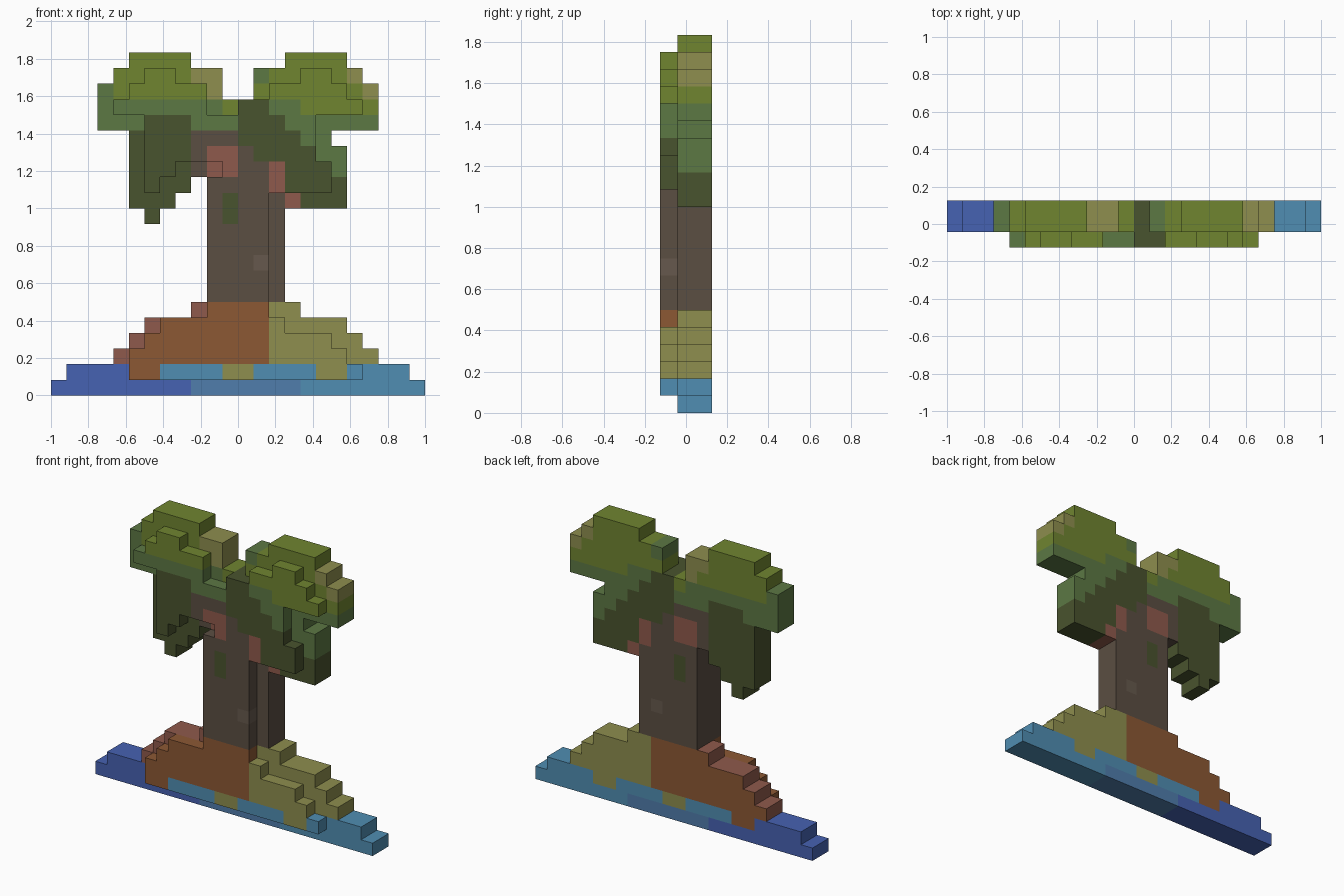
import bpy, bmesh

if "Cube" in bpy.data.objects:
    bpy.data.objects.remove(bpy.data.objects["Cube"])

U = 1 / 12            # block size
FRONT, BACK = (0,), (1, 2)   # one thin front layer, two rear layers
cells = {}            # block position -> part name
paint = {}            # (column, row) -> colour name


def block(part, layers, x0, x1, r0, r1=None, mirror=False):
    """Fill a box of blocks, optionally mirrored over x = 0."""
    for x in range(x0, x1):
        for r in range(r0, r1 or r0 + 1):
            for y in layers:
                cells.setdefault((x, y, r), part)
                if mirror:
                    cells.setdefault((-1 - x, y, r), part)


def patch(color, x0, x1, r0, r1=None):
    for x in range(x0, x1):
        for r in range(r0, r1 or r0 + 1):
            paint[x, r] = color


# water: two shrinking slabs, with a ripple in front
for r in range(2):
    block("water", BACK, r - 12, 12 - r, r)
block("water", FRONT, -7, 8, 1)

# island: stepped mound, smaller in front
for r, w in enumerate((8, 7, 6, 3), 2):
    block("island", BACK, -w, w + 1, r)
for r in range(2, 5):
    block("island", FRONT, r - 9, 3 if r == 4 else 9 - r, r)

# trunk
block("trunk", BACK, -2, 3, 6, 14)
block("trunk", FRONT, -2, 2, 5, 14)

# crown caps, mirrored left and right
block("foliage", BACK, 0, 9, 17, 19, mirror=True)
block("foliage", BACK, 1, 9, 19, mirror=True)
block("foliage", BACK, 1, 8, 20, mirror=True)
block("foliage", BACK, 3, 7, 21, mirror=True)
block("foliage", FRONT, 2, 8, 18, mirror=True)
block("foliage", FRONT, 2, 7, 19, mirror=True)
block("foliage", FRONT, 4, 6, 20, mirror=True)
block("foliage", FRONT, 0, 2, 18)

# underside of the crown
block("foliage", BACK, -7, 7, 14, 16)
block("foliage", BACK, -7, 6, 16)
block("foliage", FRONT, -6, 5, 15, 18)

# hanging fronds: stepped on the left, blocky on the right
block("foliage", BACK, -6, -5, 11)
for i in range(2):
    block("foliage", BACK, -7, i - 4, 12 + i)
    block("foliage", FRONT, -6, i - 5, 13 + i)
block("foliage", BACK, 3, 7, 12, 14)
block("foliage", FRONT, 2, 6, 13, 15)
block("foliage", FRONT, -1, 2, 14)

# colour patches: shore
patch("orange", -7, -5, 1)
patch("tan", -1, 1, 1)
patch("tan", 5, 7, 1)
# bark around the crown's base
patch("brown", -3, 0, 16)
patch("brown", -3, 2, 14, 16)
patch("dark", 1, 2, 15)
patch("red", -2, 0, 14, 16)
patch("red", 2, 3, 13, 15)
patch("red", 3, 4, 12)
patch("dark", -1, 0, 11, 13)
patch("bark", 1, 2, 8)
# leaf shades
patch("dark", -6, -3, 17)
patch("dark", 0, 3, 17)
patch("dark", 0, 2, 18)
patch("lime", -1, 0, 18)
patch("lime", 4, 9, 18)
patch("mid", 4, 6, 16)
patch("mid", 5, 7, 15)
patch("mid", 6, 7, 14)
patch("mid", -9, -8, 19)
patch("mid", 1, 2, 20)
patch("tan", -3, -1, 20)
patch("tan", -2, -1, 19)
for i in range(2):
    patch("tan", 8 - i, 9 - i, 19 + i)


def base_color(part, x, r):
    if part == "water":
        edge = -3 if r == 0 else -7
        return "blue" if x < edge else "sea" if r == 0 and x < 4 else "teal"
    if part == "island":
        return "orange" if x < 2 else "tan"
    if part == "trunk":
        return "orange" if r < 6 else "brown"
    return "lime" if r > 18 else "mid" if r > 16 else "dark"


def face_color(cell, axis, sign):
    x, y, r = cell
    color = paint.get((x, r)) or base_color(cells[cell], x, r)
    # weathered edge of the rear mound
    if color == "orange" and y > 0 and not (axis == 1 and sign > 0):
        color = "red"
    return color


def material(name, hexcode):
    mat = bpy.data.materials.new(name)
    rgb = [(hexcode >> s & 255) / 255 for s in (16, 8, 0)]
    mat.diffuse_color = (*[((v + 0.055) / 1.055) ** 2.4 for v in rgb], 1)
    mat.use_nodes = True
    mat.node_tree.nodes["Principled BSDF"].inputs["Base Color"].default_value = mat.diffuse_color
    return mat


mats = [material("blue", 0x4662B2), material("sea", 0x507DAC), material("teal", 0x508DB2),
        material("orange", 0x8C5834), material("red", 0x8F5A4C), material("tan", 0x8E8E4E),
        material("brown", 0x5B4E42), material("bark", 0x66594D), material("lime", 0x708530),
        material("mid", 0x5C7844), material("dark", 0x49532E)]
slot = {m.name: i for i, m in enumerate(mats)}


def build(part):
    """Outer skin of one part's blocks."""
    bm = bmesh.new()
    for cell in [c for c in cells if cells[c] == part]:
        for axis in range(3):
            for sign in (-1, 1):
                near = list(cell)
                near[axis] += sign
                if tuple(near) in cells:
                    continue
                quad = []
                for da, db in ((0, 0), (1, 0), (1, 1), (0, 1))[::sign]:
                    p = list(cell)
                    p[axis] += sign > 0
                    p[(axis + 1) % 3] += da
                    p[(axis + 2) % 3] += db
                    quad.append(bm.verts.new((p[0] * U, (p[1] - 1.5) * U, p[2] * U)))
                bm.faces.new(quad).material_index = slot[face_color(cell, axis, sign)]
    bmesh.ops.remove_doubles(bm, verts=bm.verts, dist=1e-4)
    bmesh.ops.dissolve_limit(bm, angle_limit=0.01, verts=bm.verts, edges=bm.edges,
                             delimit={"MATERIAL"})
    mesh = bpy.data.meshes.new(part)
    bm.to_mesh(mesh)
    bm.free()
    for m in mats:
        mesh.materials.append(m)
    bpy.context.collection.objects.link(bpy.data.objects.new(part, mesh))


for part in ("water", "island", "trunk", "foliage"):
    build(part)
